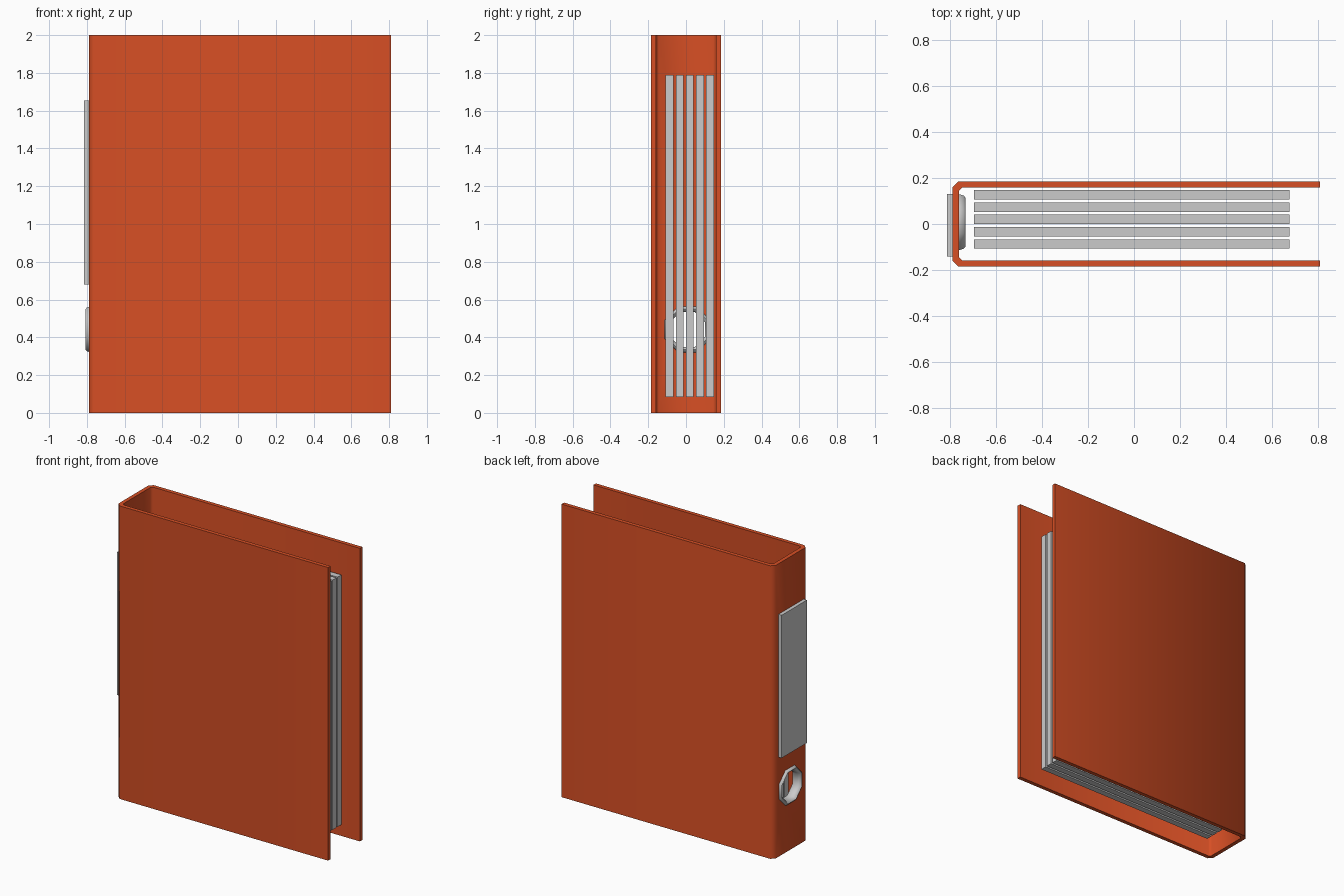
import bpy, bmesh, math
from mathutils import Vector

if "Cube" in bpy.data.objects:
    bpy.data.objects.remove(bpy.data.objects["Cube"])


def material(name, rgb):
    m = bpy.data.materials.new(name)
    m.diffuse_color = (*rgb, 1)
    m.use_nodes = True
    m.node_tree.nodes["Principled BSDF"].inputs["Base Color"].default_value = m.diffuse_color
    return m


ORANGE = material("orange_red_card", (0.68, 0.078, 0.018))
GREY = material("light_grey", (0.6, 0.6, 0.6))


def finish(name, bm, mat):
    bmesh.ops.recalc_face_normals(bm, faces=bm.faces)
    me = bpy.data.meshes.new(name)
    bm.to_mesh(me)
    bm.free()
    me.materials.append(mat)
    ob = bpy.data.objects.new(name, me)
    bpy.context.collection.objects.link(ob)
    return ob


def box(name, lo, hi, mat):
    bm = bmesh.new()
    bmesh.ops.create_cube(bm, size=1)
    for v in bm.verts:
        v.co = Vector([lo[i] + (v.co[i] + 0.5) * (hi[i] - lo[i]) for i in range(3)])
    return finish(name, bm, mat)


def smooth(ob, degrees):
    bpy.ops.object.select_all(action='DESELECT')
    ob.select_set(True)
    bpy.context.view_layer.objects.active = ob
    bpy.ops.object.shade_smooth_by_angle(angle=math.radians(degrees))


def ring_sweep(name, centre, profile, sides, mat):
    """Sweep a closed (x, radius) profile around the x axis, flats up and down."""
    bm = bmesh.new()
    loops = []
    for i in range(sides):
        a = 2 * math.pi * (i + 0.5) / sides
        loops.append([bm.verts.new((centre[0] + x, centre[1] + r * math.cos(a),
                                    centre[2] + r * math.sin(a))) for x, r in profile])
    n = len(profile)
    for i in range(sides):
        p, q = loops[i], loops[(i + 1) % sides]
        for j in range(n):
            k = (j + 1) % n
            bm.faces.new((p[j], p[k], q[k], q[j]))
    return finish(name, bm, mat)


# Cover: chamfered U profile extruded upwards
half = [(0.81, 0.185), (-0.765, 0.185), (-0.79, 0.16)]
inner = [(-0.763, 0.145), (-0.75, 0.158), (0.81, 0.158)]
pts = (half + [(x, -y) for x, y in reversed(half)]
       + [(x, -y) for x, y in reversed(inner)] + inner)
bm = bmesh.new()
low = [bm.verts.new((x, y, 0)) for x, y in pts]
high = [bm.verts.new((x, y, 2)) for x, y in pts]
n = len(pts)
h = n // 2
for i in range(n):
    j = (i + 1) % n
    bm.faces.new((low[i], low[j], high[j], high[i]))
for row in (low, high):
    for i in range(h - 1):
        bm.faces.new((row[i], row[i + 1], row[n - 2 - i], row[n - 1 - i]))
cover = finish("cover", bm, ORANGE)

# Finger hole through the spine
hole_centre = (-0.771, 0.008, 0.442)
bm = bmesh.new()
ends = []
for x in (-0.9, -0.7):
    ring = [bm.verts.new((x, hole_centre[1] + 0.115 * math.cos((i + 0.5) * math.pi / 4),
                          hole_centre[2] + 0.115 * math.sin((i + 0.5) * math.pi / 4)))
            for i in range(8)]
    bm.faces.new(ring)
    ends.append(ring)
for i in range(8):
    j = (i + 1) % 8
    bm.faces.new((ends[0][i], ends[0][j], ends[1][j], ends[1][i]))
cutter = finish("hole_cutter", bm, ORANGE)
cutter.hide_render = True
mod = cover.modifiers.new("finger_hole", 'BOOLEAN')
mod.operation = 'DIFFERENCE'
mod.solver = 'EXACT'
mod.object = cutter
bpy.context.view_layer.objects.active = cover
cover.select_set(True)
bpy.ops.object.modifier_apply(modifier=mod.name)
bpy.data.objects.remove(cutter)
smooth(cover, 50)

# Rounded eyelet lining the hole
profile = [(0.036 * math.cos(a), 0.116 + 0.016 * math.sin(a))
           for a in [2 * math.pi * i / 10 for i in range(10)]]
smooth(ring_sweep("finger_ring", hole_centre, profile, 8, GREY), 50)

# Spine label
box("spine_label", (-0.814, -0.142, 0.68), (-0.785, 0.13, 1.655), GREY)

# Stacks of paper inside
for i in range(5):
    y = -0.087 + i * 0.0535
    box(f"paper_stack_{i + 1}", (-0.697, y - 0.0205, 0.083), (0.677, y + 0.0205, 1.788), GREY)
